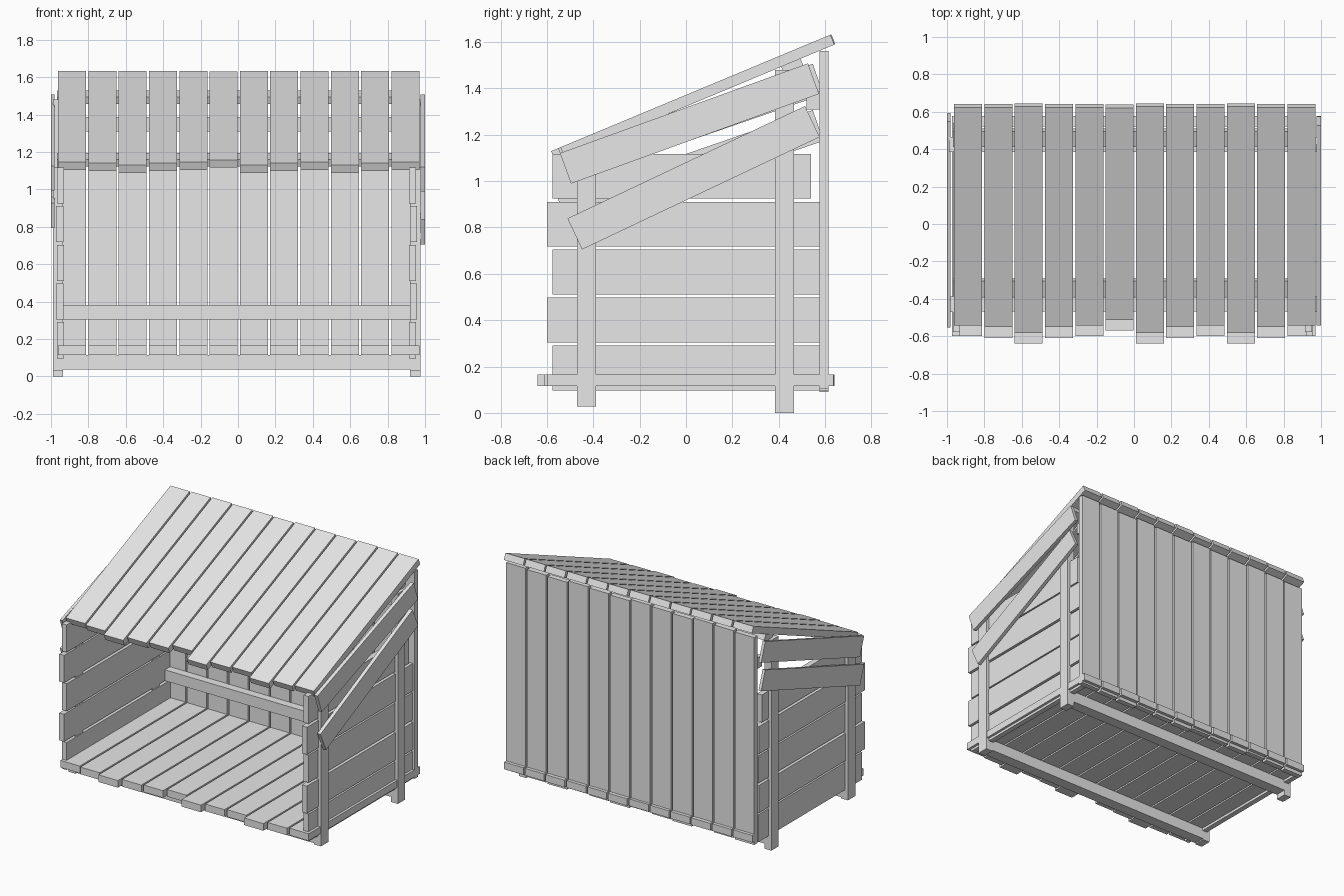
import bpy
import math
from mathutils import Matrix, Vector

cube = bpy.data.objects.get("Cube")
if cube:
    bpy.data.objects.remove(cube, do_unlink=True)

wood = bpy.data.materials.new("pale_grey_wood")
wood.use_nodes = True
wood.diffuse_color = (0.8, 0.8, 0.8, 1)
wood.node_tree.nodes["Principled BSDF"].inputs["Base Color"].default_value = (0.8, 0.8, 0.8, 1)


def board(name, center, size, tilt=0.0):
    """A box of the given size, tilted about the x axis."""
    bpy.ops.mesh.primitive_cube_add(size=1)
    ob = bpy.context.object
    ob.name = name
    ob.data.transform(Matrix.Diagonal((*size, 1)))
    ob.rotation_euler.x = tilt
    ob.location = center
    ob.data.materials.append(wood)
    return ob


def span(name, x, y, z):
    """An upright box from its (low, high) limits on each axis."""
    lo, hi = Vector((x[0], y[0], z[0])), Vector((x[1], y[1], z[1]))
    return board(name, (lo + hi) / 2, hi - lo)


def leaning(name, x, start, end, depth):
    """A board running between two (y, z) points in the side plane."""
    a, b = Vector(start), Vector(end)
    d, mid = b - a, (a + b) / 2
    return board(name, (sum(x) / 2, mid.x, mid.y), (x[1] - x[0], d.length, depth),
                 math.atan2(d.y, d.x))


SLOPE = 0.417
PITCH = math.atan(SLOPE)
THICK = 0.046


def roof_top(y):
    return 1.128 + SLOPE * (y + 0.585)


def under_roof(y, drop):
    """Point lying a given distance below the roof surface, square to it."""
    return (y + drop * math.sin(PITCH), roof_top(y) - drop * math.cos(PITCH))


# Floor, roof and back planks share twelve columns with uneven front ends
fronts = [-.60, -.61, -.64, -.61, -.60, -.57, -.64, -.61, -.60, -.64, -.61, -.60]
for i, front in enumerate(fronts):
    x0 = -0.962 + 0.162 * i
    x = (x0, x0 + 0.15)
    back = 0.637 - (front + 0.6) * 0.1
    span(f"floor_plank_{i + 1}", x, (front, back), (0.115, 0.165))
    leaning(f"roof_plank_{i + 1}", x, under_roof(front + 0.058, THICK / 2),
            under_roof(back - 0.014, THICK / 2), THICK)
    wobble = 0.006 * (i % 3 - 1)
    span(f"back_plank_{i + 1}", x, (0.577, 0.615), (0.096 + wobble, 1.555 + wobble))

# Corner posts, side planks and slanted braces
for side, shift in (("left", 0.0), ("right", -0.015)):
    s = 1 if side == "left" else -1

    def limits(a, b):
        return tuple(sorted((s * a + shift, s * b + shift)))

    span(f"{side}_front_post", limits(0.92, 0.975), (-0.47, -0.388), (0.028, 1.12))
    span(f"{side}_back_post", limits(0.92, 0.975), (0.385, 0.465), (0, 1.48))
    for row in range(5):
        z = 0.097 + 0.207 * row
        odd = row % 2
        inner = 0.915 + 0.004 * odd
        span(f"{side}_side_plank_{row + 1}", limits(inner, inner + 0.038),
             (-0.577 - 0.023 * odd, 0.54 if row == 4 else 0.577), (z, z + 0.193))

left_x, right_x = (0.975, 1.0), (-1.0, -0.98)
leaning("left_upper_brace", left_x, (-0.52, 1.055), (0.55, 1.442), 0.14)
leaning("left_lower_brace", left_x, (-0.48, 0.772), (0.545, 1.257), 0.148)
leaning("right_upper_brace", right_x, (-0.53, 1.06), (0.57, 1.44), 0.14)
leaning("right_lower_brace", right_x, (-0.53, 0.86), (0.57, 1.24), 0.14)

# Beams under the floor and under the roof
for name, y in (("front", -0.429), ("back", 0.425)):
    span(f"{name}_floor_beam", (-0.99, 0.975), (y - 0.04, y + 0.04), (0.036, 0.115))
for name, y in (("front", -0.365), ("back", 0.435)):
    py, pz = under_roof(y, THICK + 0.02)
    board(f"{name}_roof_beam", (-0.007, py, pz), (1.92, 0.09, 0.04), PITCH)

# Rails along the inside of the back wall
for name, z in (("lower", 0.305), ("upper", 1.31)):
    span(f"{name}_back_rail", (-0.955, 0.94), (0.52, 0.577), (z, z + 0.077))
